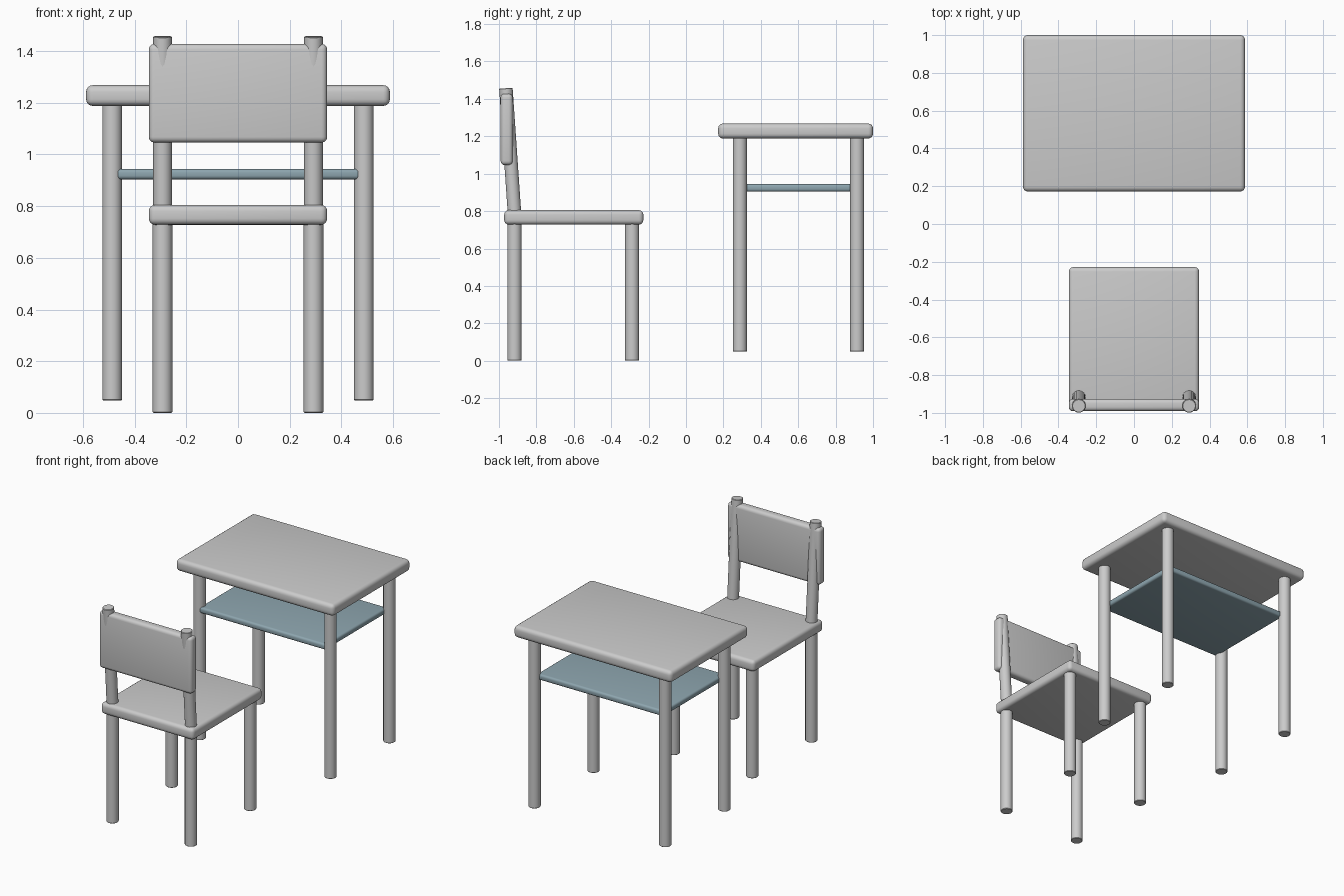
import bpy
import math
from mathutils import Vector

if "Cube" in bpy.data.objects:
    bpy.data.objects.remove(bpy.data.objects["Cube"])


def smooth(ob):
    bpy.ops.object.select_all(action='DESELECT')
    ob.select_set(True)
    bpy.context.view_layer.objects.active = ob
    bpy.ops.object.shade_smooth_by_angle(angle=math.radians(40))


def bevel(ob, width, segments):
    mod = ob.modifiers.new("rounded_edges", 'BEVEL')
    mod.width = width
    mod.segments = segments
    mod.limit_method = 'ANGLE'
    mod.angle_limit = math.radians(40)
    bpy.context.view_layer.objects.active = ob
    bpy.ops.object.modifier_apply(modifier=mod.name)
    smooth(ob)


def board(name, half_x, y, z, radius):
    """Rounded board centred on x = 0, spanning the y and z ranges."""
    bpy.ops.mesh.primitive_cube_add(size=1, location=(0, sum(y) / 2, sum(z) / 2))
    ob = bpy.context.object
    ob.name = name
    ob.scale = (2 * half_x, y[1] - y[0], z[1] - z[0])
    bpy.ops.object.transform_apply(location=False, rotation=False, scale=True)
    bevel(ob, radius, 4)
    return ob


def rod(name, start, end, radius=0.038):
    """Round rod between two points."""
    a, b = Vector(start), Vector(end)
    bpy.ops.mesh.primitive_cylinder_add(
        vertices=32, radius=radius, depth=(b - a).length, location=(a + b) / 2)
    ob = bpy.context.object
    ob.name = name
    ob.rotation_euler = (b - a).to_track_quat('Z', 'Y').to_euler()
    bevel(ob, 0.003, 1)
    return ob


# Desk: top and coloured shelf
board("desk_top", 0.588, (0.172, 1.0), (1.188, 1.268), 0.026)
shelf = board("desk_shelf", 0.472, (0.256, 0.916), (0.904, 0.944), 0.014)
mat = bpy.data.materials.new("blue_grey")
mat.diffuse_color = (0.27, 0.38, 0.43, 1)
mat.use_nodes = True
mat.node_tree.nodes["Principled BSDF"].inputs["Base Color"].default_value = mat.diffuse_color
shelf.data.materials.append(mat)

# Chair: seat and backrest
board("seat", 0.345, (-0.972, -0.228), (0.728, 0.805), 0.024)
board("backrest", 0.345, (-0.991, -0.926), (1.046, 1.428), 0.022)

# Legs and leaning back posts, left and right
for side, sx in (("left", -1), ("right", 1)):
    for end, y in (("front", 0.288), ("back", 0.915)):
        rod(f"desk_{end}_{side}_leg", (sx * 0.487, y, 0.048), (sx * 0.487, y, 1.20))
    for end, y in (("back", -0.917), ("front", -0.288)):
        rod(f"chair_{end}_{side}_leg", (sx * 0.292, y, 0.0), (sx * 0.292, y, 0.74))
    rod(f"back_post_{side}", (sx * 0.292, -0.915, 0.76), (sx * 0.292, -0.963, 1.457), 0.036)
